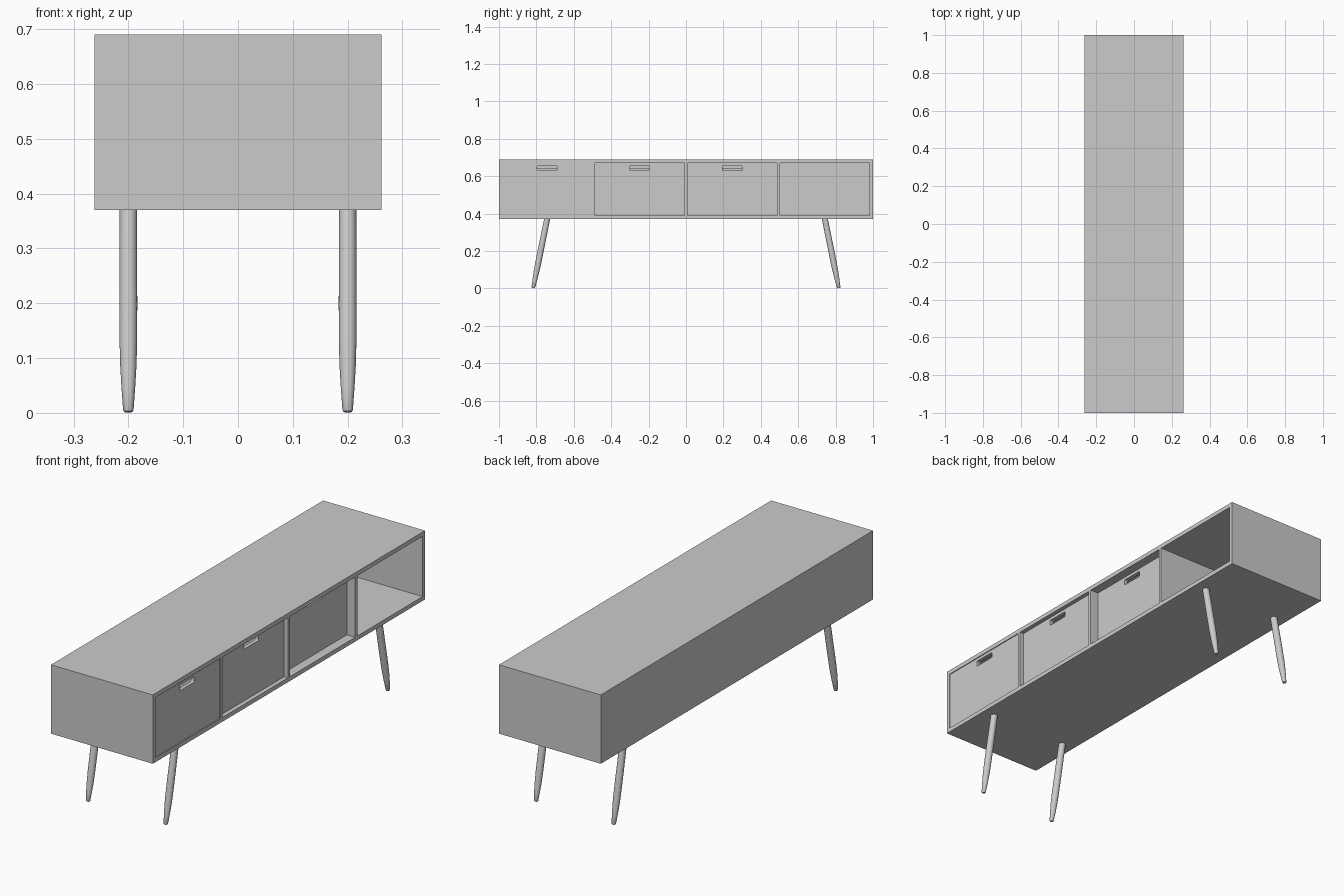
import bpy, bmesh, math
from mathutils import Matrix, Vector

if "Cube" in bpy.data.objects:
    bpy.data.objects.remove(bpy.data.objects["Cube"])

HALF_X, Z0, Z1 = 0.262, 0.37, 0.69
WALL, DIV, BACK = 0.018, 0.016, 0.02
OPEN_Z0, OPEN_Z1 = Z0 + 0.02, Z1 - 0.02


def add_box(bm, lo, hi):
    lo, hi = Vector(lo), Vector(hi)
    m = Matrix.Translation((lo + hi) / 2) @ Matrix.Diagonal((*(hi - lo), 1))
    return bmesh.ops.create_cube(bm, size=1, matrix=m)["verts"]


def make_object(name, bm):
    mesh = bpy.data.meshes.new(name)
    bm.to_mesh(mesh)
    bm.free()
    ob = bpy.data.objects.new(name, mesh)
    bpy.context.collection.objects.link(ob)
    return ob


def cut(ob, cutter):
    mod = ob.modifiers.new("cut", 'BOOLEAN')
    mod.operation, mod.solver, mod.object = 'DIFFERENCE', 'EXACT', cutter
    bpy.context.view_layer.objects.active = ob
    bpy.ops.object.modifier_apply(modifier=mod.name)
    bpy.data.objects.remove(cutter)


# Four equal compartments between end walls and dividers
width = (2 - 2 * WALL - 3 * DIV) / 4
bays = []
for i in range(4):
    y = -1 + WALL + i * (width + DIV)
    bays.append((y, y + width))

# Cabinet shell, open on the +x side
bm = bmesh.new()
add_box(bm, (-HALF_X, -1, Z0), (HALF_X, 1, Z1))
cabinet = make_object("cabinet", bm)
bm = bmesh.new()
for a, b in bays:
    add_box(bm, (-HALF_X + BACK, a, OPEN_Z0), (HALF_X + 0.1, b, OPEN_Z1))
cut(cabinet, make_object("bay_cutter", bm))


def make_drawer(index, recess):
    a, b = bays[index]
    front = HALF_X - recess
    inner, back, t = front - 0.018, -HALF_X + BACK + 0.002, 0.012

    # Drawer front with a rounded finger slot
    bm = bmesh.new()
    add_box(bm, (inner, a, OPEN_Z0), (front, b, OPEN_Z1))
    panel = make_object(f"drawer_front_{index + 1}", bm)
    mid = (a + b) / 2
    bm = bmesh.new()
    add_box(bm, (inner - 0.05, mid - 0.053, 0.63), (front + 0.05, mid + 0.053, 0.656))
    long_edges = [e for e in bm.edges if abs(e.verts[0].co.x - e.verts[1].co.x) > 0.01]
    bmesh.ops.bevel(bm, geom=long_edges, offset=0.005, segments=4, profile=0.5, affect='EDGES')
    cut(panel, make_object("slot_cutter", bm))

    # Drawer tray behind the front
    bm = bmesh.new()
    a, b, z = a + 0.002, b - 0.002, OPEN_Z0 + 0.002
    top = OPEN_Z1 - 0.03
    add_box(bm, (back, a, z), (inner, b, z + t))
    add_box(bm, (back, a, z + t), (inner, a + t, top))
    add_box(bm, (back, b - t, z + t), (inner, b, top))
    add_box(bm, (back, a + t, z + t), (back + t, b - t, top))
    make_object(f"drawer_tray_{index + 1}", bm)


# Three drawers pushed in by different amounts, fourth bay open
for i, recess in enumerate((0.004, 0.02, 0.043)):
    make_drawer(i, recess)


def make_leg(name, x, side):
    top = Vector((x, side * 0.742, Z0 + 0.004))
    foot = Vector((x, side * 0.817, 0.002))
    axis = top - foot
    length = axis.length
    profile = [(0, 0), (0.0075, 0), (0.0095, 0.003), (0.0125, 0.045),
               (0.0148, 0.085), (0.016, 0.13), (0.0163, 0.2),
               (0.0157, length), (0, length)]
    bm = bmesh.new()
    vs = [bm.verts.new((r, 0, z)) for r, z in profile]
    es = [bm.edges.new(p) for p in zip(vs, vs[1:])]
    bmesh.ops.spin(bm, geom=vs + es, axis=(0, 0, 1), cent=(0, 0, 0),
                   angle=math.tau, steps=24)
    bmesh.ops.remove_doubles(bm, verts=bm.verts, dist=1e-5)
    bmesh.ops.recalc_face_normals(bm, faces=bm.faces)
    rot = Vector((0, 0, 1)).rotation_difference(axis).to_matrix().to_4x4()
    bm.transform(Matrix.Translation(foot) @ rot)
    ob = make_object(name, bm)
    bpy.ops.object.select_all(action='DESELECT')
    ob.select_set(True)
    bpy.context.view_layer.objects.active = ob
    bpy.ops.object.shade_smooth_by_angle(angle=math.radians(30))


# Splayed tapered legs
for side, end in ((-1, "front"), (1, "back")):
    for x, hand in ((-0.2, "left"), (0.2, "right")):
        make_leg(f"{end}_{hand}_leg", x, side)
